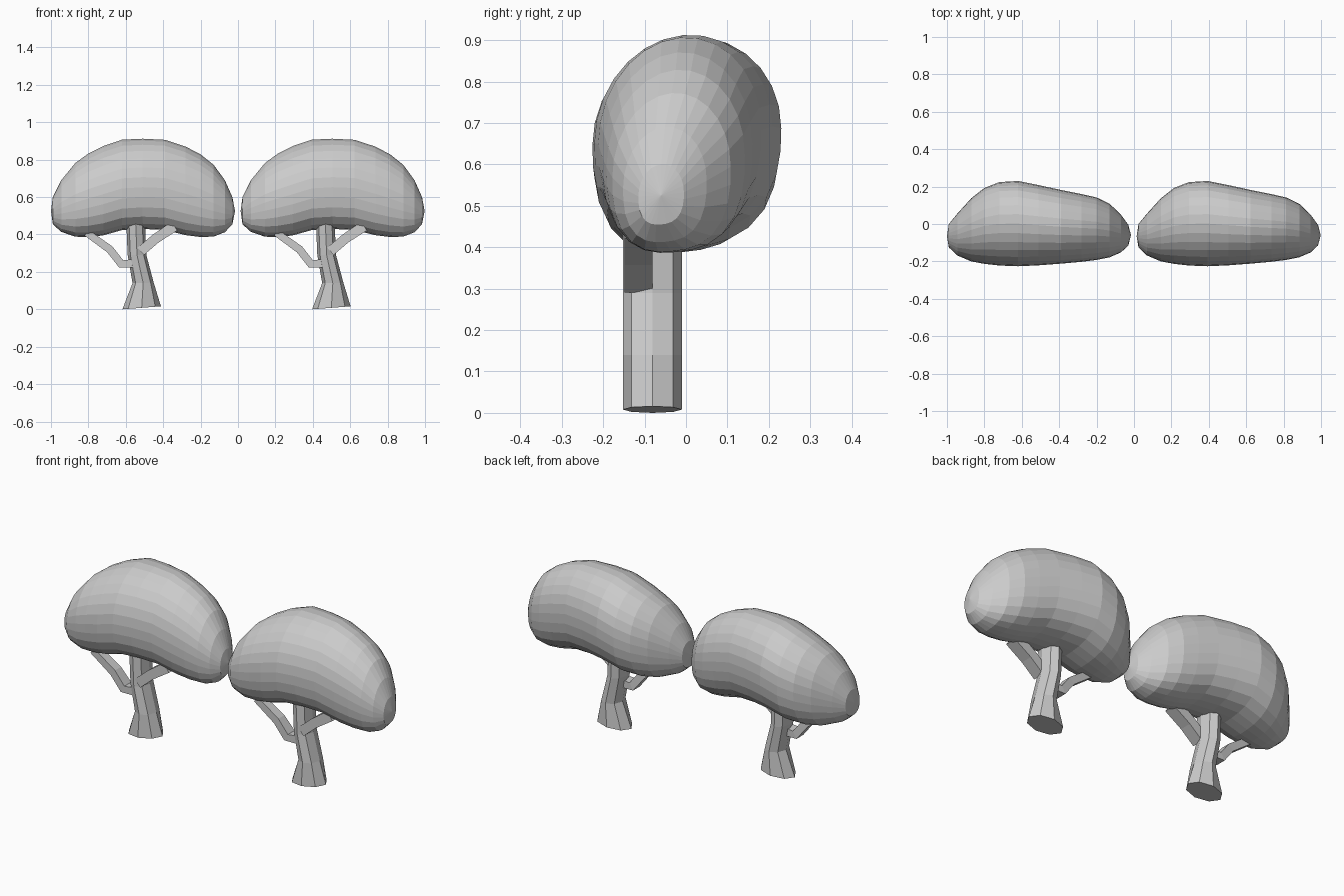
import bpy, bmesh
from math import sin, cos, tau
from mathutils import Vector

if "Cube" in bpy.data.objects:
    bpy.data.objects.remove(bpy.data.objects["Cube"])

SPACING = 1.014


def loft(name, rings, start=None, end=None):
    """Skin equal-sized rings of points; close ends with a pole or a flat cap."""
    bm = bmesh.new()
    loops = [[bm.verts.new(p) for p in ring] for ring in rings]
    n = len(loops[0])
    for a, b in zip(loops, loops[1:]):
        for i in range(n):
            j = (i + 1) % n
            bm.faces.new((a[i], a[j], b[j], b[i]))
    for loop, pole in ((loops[0], start), (loops[-1], end)):
        if pole is None:
            bm.faces.new(loop)
        else:
            tip = bm.verts.new(pole)
            for i in range(n):
                bm.faces.new((loop[i], loop[(i + 1) % n], tip))
    bmesh.ops.recalc_face_normals(bm, faces=bm.faces)
    mesh = bpy.data.meshes.new(name)
    bm.to_mesh(mesh)
    bm.free()
    obj = bpy.data.objects.new(name, mesh)
    bpy.context.collection.objects.link(obj)
    return obj


def canopy_ring(x, front, back, low, high, n=28):
    """Slightly tilted cross-section of the canopy, fuller in its lower half."""
    cy, ry = (front + back) / 2, (back - front) / 2
    cz, rz = (low + high) / 2, (high - low) / 2
    ring = []
    for i in range(n):
        c, s = cos(tau * i / n), sin(tau * i / n)
        power = 2.0 if s >= 0 else 2.6
        r = (abs(c) ** power + abs(s) ** power) ** (-1 / power)
        ring.append((x, cy + ry * r * c, cz + rz * r * s + 0.09 * ry * c))
    return ring


def branch(name, path):
    """Four-sided limb in the xz direction; path holds (x, y, z, half height, half depth)."""
    rings = []
    pts = [Vector(p[:3]) for p in path]
    for k, p in enumerate(path):
        d = (pts[min(k + 1, len(pts) - 1)] - pts[max(k - 1, 0)]).normalized()
        side = Vector((0, 1, 0))
        up = d.cross(side).normalized()
        rings.append([pts[k] + up * p[3] * a + side * p[4] * b
                      for a, b in ((1, 1), (1, -1), (-1, -1), (-1, 1))])
    return loft(name, rings)


# Canopy: drooping bean shape, sections (x, front, back, low, high)
sections = [
    (-0.99, -0.125, 0.0, 0.455, 0.60), (-0.945, -0.168, 0.055, 0.415, 0.69),
    (-0.87, -0.2, 0.138, 0.39, 0.782), (-0.80, -0.213, 0.193, 0.388, 0.833),
    (-0.72, -0.222, 0.224, 0.398, 0.873), (-0.62, -0.226, 0.23, 0.426, 0.907),
    (-0.51, -0.221, 0.208, 0.432, 0.912), (-0.39, -0.212, 0.182, 0.426, 0.906),
    (-0.28, -0.202, 0.16, 0.398, 0.87), (-0.20, -0.192, 0.142, 0.388, 0.828),
    (-0.13, -0.178, 0.108, 0.39, 0.772), (-0.07, -0.152, 0.05, 0.413, 0.69),
    (-0.03, -0.115, -0.005, 0.455, 0.60),
]
parts = [loft("canopy", [canopy_ring(*s) for s in sections],
              (-1.0, -0.065, 0.525), (-0.016, -0.06, 0.525))]

# Trunk: eight-sided with a flared foot, levels (x, z, radius x)
trunk = []
for x, z, rx in ((-0.515, 0.008, 0.103), (-0.507, 0.14, 0.057),
                 (-0.54, 0.29, 0.05), (-0.548, 0.48, 0.05)):
    tilt = 0.008 if z < 0.1 else 0
    trunk.append([(x + rx * cos(tau * i / 8), -0.081 + 0.071 * sin(tau * i / 8),
                   z + tilt * cos(tau * i / 8)) for i in range(8)])
parts.append(loft("trunk", trunk))

# Branches: elbowed one on the left, flared one on the right
parts.append(branch("left_branch", [
    (-0.56, -0.10, 0.246, 0.022, 0.03), (-0.625, -0.10, 0.243, 0.022, 0.03),
    (-0.685, -0.105, 0.32, 0.021, 0.027), (-0.81, -0.11, 0.41, 0.019, 0.024)]))
parts.append(branch("right_branch", [
    (-0.52, -0.115, 0.31, 0.026, 0.034), (-0.44, -0.115, 0.378, 0.026, 0.034),
    (-0.34, -0.115, 0.445, 0.028, 0.034)]))

# Second identical tree
for part in parts:
    twin = part.copy()
    twin.name = "second_" + part.name
    twin.location.x = SPACING
    bpy.context.collection.objects.link(twin)
